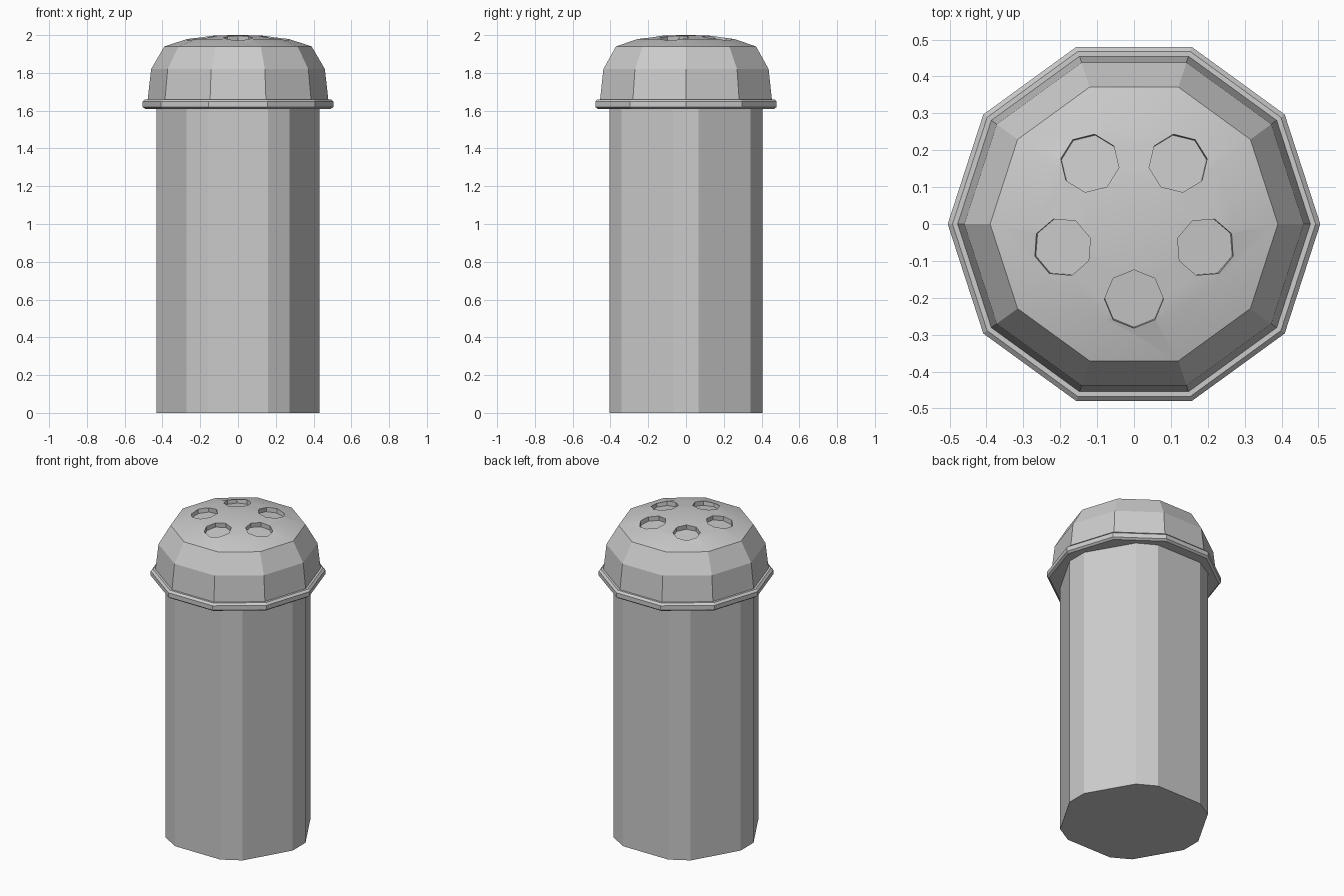
import bpy, bmesh
from math import sin, cos, pi, radians
from mathutils import Matrix, Vector

if "Cube" in bpy.data.objects:
    bpy.data.objects.remove(bpy.data.objects["Cube"])


def make_object(name, bm):
    bmesh.ops.recalc_face_normals(bm, faces=bm.faces)
    mesh = bpy.data.meshes.new(name)
    bm.to_mesh(mesh)
    bm.free()
    obj = bpy.data.objects.new(name, mesh)
    bpy.context.collection.objects.link(obj)
    return obj


def loft(bm, rings):
    """Skin stacked rings of equal size and cap both ends."""
    loops = [[bm.verts.new(p) for p in ring] for ring in rings]
    n = len(loops[0])
    for a, b in zip(loops, loops[1:]):
        for i in range(n):
            j = (i + 1) % n
            bm.faces.new((a[i], a[j], b[j], b[i]))
    bm.faces.new(loops[0])
    bm.faces.new(loops[-1])


# Body: hexagonal prism with chamfered corners
angles = [radians(60 * k + s * 8.6) for k in range(6) for s in (-1, 1)]
bm = bmesh.new()
loft(bm, [[(0.436 * cos(a), 0.436 * sin(a), z) for a in angles] for z in (0, 1.63)])
make_object("body", bm)

# Lid: ten-sided flange, tapered wall and shallow dome
profile = [(0.492, 1.61), (0.505, 1.62), (0.505, 1.648), (0.492, 1.66), (0.478, 1.66),
           (0.46, 1.82), (0.39, 1.94), (0.27, 1.979), (0.13, 1.997), (0.03, 2.0)]
bm = bmesh.new()
loft(bm, [[(r * cos(pi * i / 5), r * sin(pi * i / 5), z) for i in range(10)]
          for r, z in profile])
lid = make_object("lid", bm)

# Shaker holes: five shallow octagonal recesses following the dome
bm = bmesh.new()
for k in range(5):
    spin = Matrix.Rotation(radians(-90 + 72 * k), 4, 'Z')
    place = (spin @ Matrix.Translation(Vector((0.204, 0, 1.988)))
             @ Matrix.Rotation(radians(7), 4, 'Y')
             @ Matrix.Translation(Vector((0, 0, 0.02))))
    bmesh.ops.create_cone(bm, cap_ends=True, segments=8, radius1=0.08, radius2=0.08,
                          depth=0.1, matrix=place)
cutter = make_object("hole_cutter", bm)
cutter.hide_render = True
cutter.hide_set(True)

holes = lid.modifiers.new("holes", 'BOOLEAN')
holes.operation = 'DIFFERENCE'
holes.solver = 'EXACT'
holes.object = cutter

# Apply the cut, then smooth only the gentle dome facets
bpy.context.view_layer.objects.active = lid
lid.select_set(True)
bpy.ops.object.modifier_apply(modifier=holes.name)
bpy.data.objects.remove(cutter)
bpy.ops.object.shade_smooth_by_angle(angle=radians(20))
